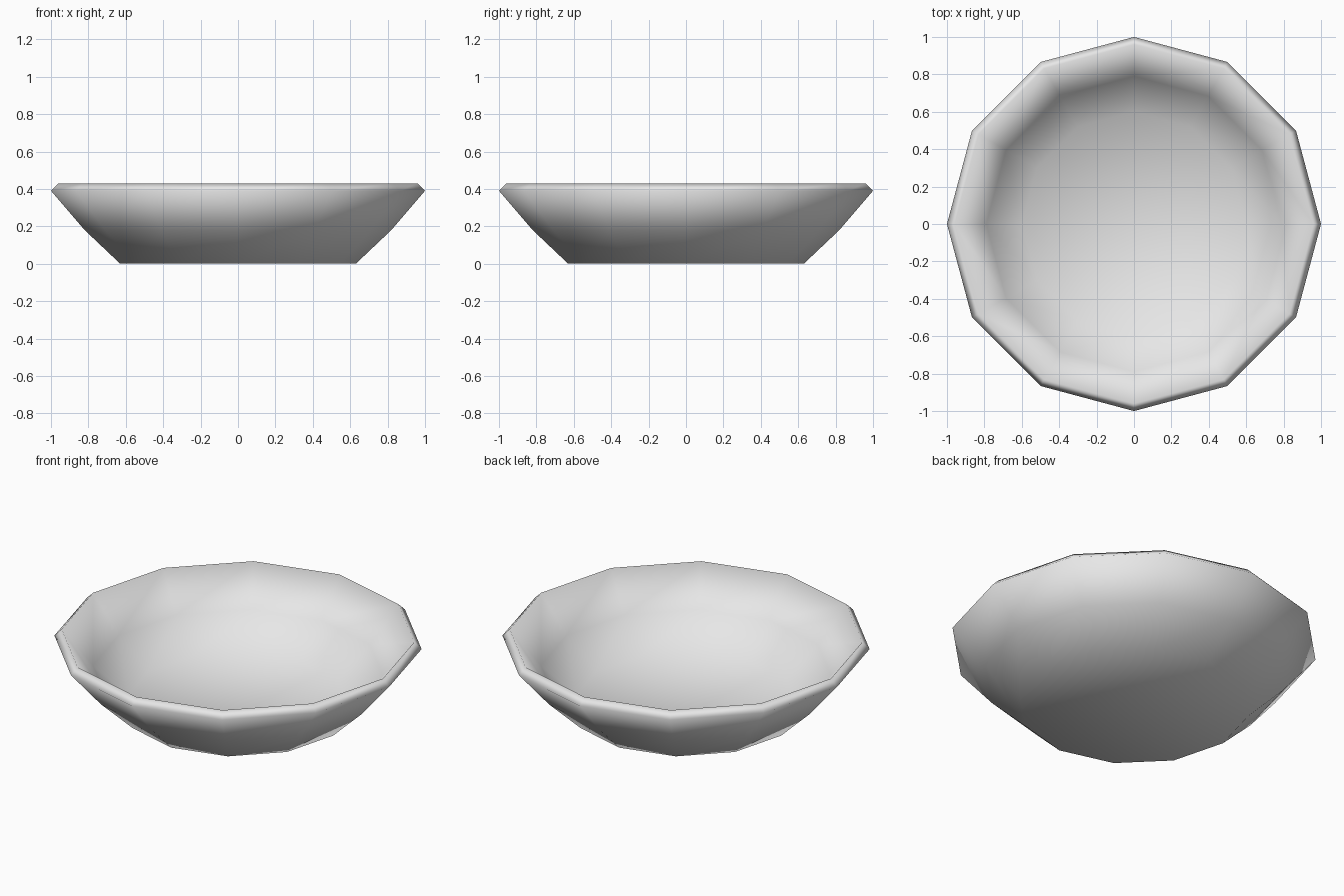
import bpy
import bmesh
import math

cube = bpy.data.objects.get("Cube")
if cube:
    bpy.data.objects.remove(cube, do_unlink=True)

SIDES = 12

# Plain pale grey
grey = bpy.data.materials.new("pale_grey")
grey.use_nodes = True
colour = (0.8, 0.8, 0.8, 1.0)
grey.diffuse_color = colour
grey.node_tree.nodes["Principled BSDF"].inputs["Base Color"].default_value = colour

# Bowl section (radius, height): underside, outer wall, lip, inner wall, floor
profile = [(0, 0), (0.63, 0), (0.82, 0.18), (1.0, 0.39), (0.96, 0.43),
           (0.79, 0.22), (0.6, 0.05), (0, 0.05)]

bm = bmesh.new()
points = [bm.verts.new((r, 0, z)) for r, z in profile]
edges = [bm.edges.new(pair) for pair in zip(points, points[1:])]
bmesh.ops.spin(bm, geom=points + edges, axis=(0, 0, 1), cent=(0, 0, 0),
               angle=math.tau, steps=SIDES)
bmesh.ops.remove_doubles(bm, verts=bm.verts, dist=0.001)
bmesh.ops.recalc_face_normals(bm, faces=bm.faces)
for face in bm.faces:
    face.smooth = True

mesh = bpy.data.meshes.new("bowl")
bm.to_mesh(mesh)
bm.free()
mesh.materials.append(grey)
bowl = bpy.data.objects.new("bowl", mesh)
bpy.context.collection.objects.link(bowl)
